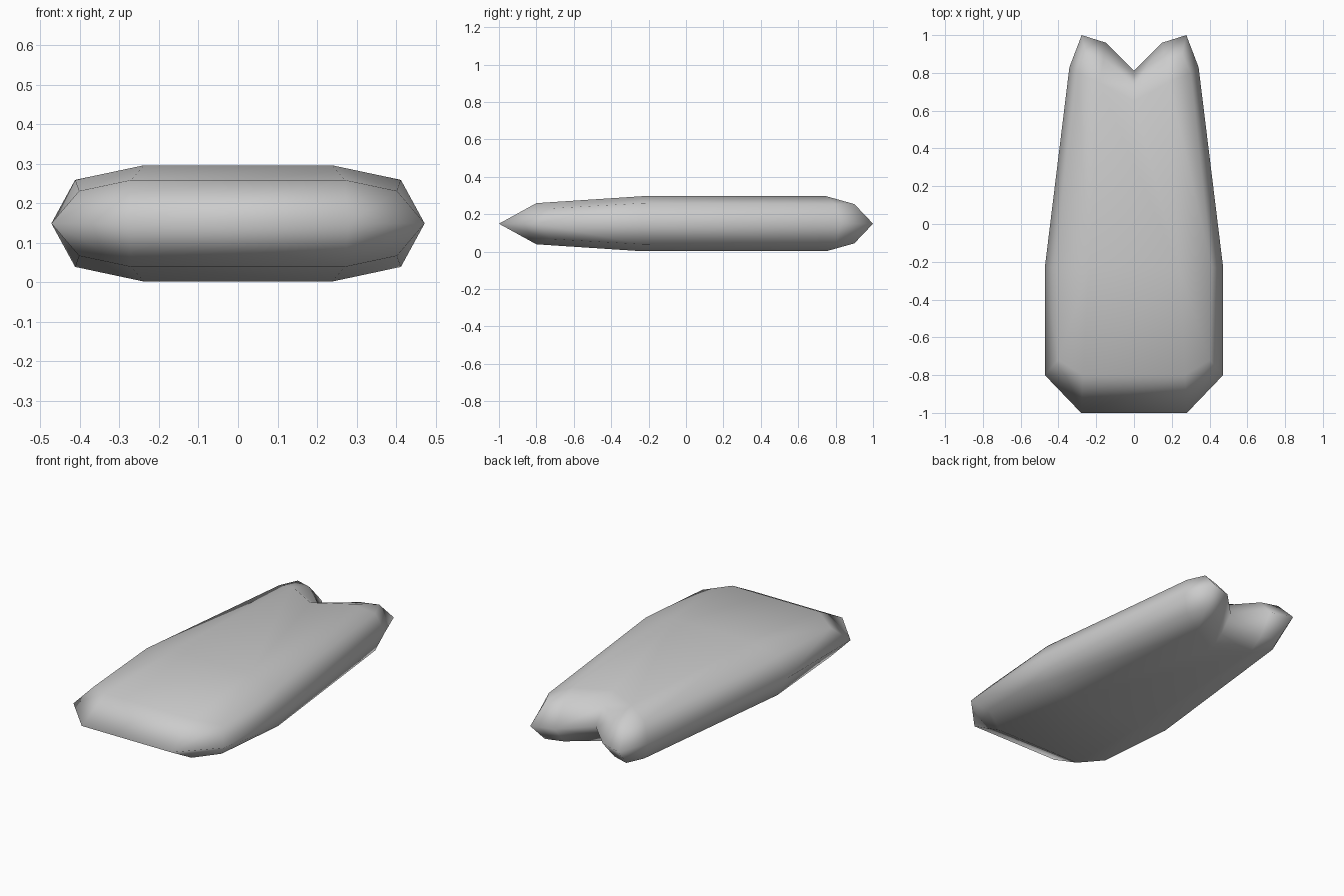
import bpy, bmesh

if "Cube" in bpy.data.objects:
    bpy.data.objects.remove(bpy.data.objects["Cube"])

CENTRE = 0.149

# Half outlines (x >= 0), front to back notch; heights are measured from the mid plane
RIM = [(.28, -1, 0), (.472, -.8, 0), (.472, -.23, 0), (.342, .83, 0),
       (.277, 1, 0), (.15, .96, 0), (0, .81, 0)]
SHOULDER = [(.27, -.8, .11), (.402, -.72, .082), (.412, -.23, .11), (.30, .8, .105),
            (.255, .9, .105), (.16, .87, .105), (0, .73, .09)]
PLATE = [(.238, -.235, .147)] * 3 + [(.185, .75, .147)] * 3 + [(0, .65, .143)]


def ring(bm, half, side):
    """Full closed loop from a half outline; side flips it above or below the rim."""
    pts = half + [(-x, y, z) for x, y, z in reversed(half[:-1])]
    return [bm.verts.new((x, y, CENTRE + side * z)) for x, y, z in pts]


bm = bmesh.new()
# Padded body: rim, shoulder and flat plate, above and below
rim = ring(bm, RIM, 1)
for side in (1, -1):
    loops = [rim, ring(bm, SHOULDER, side), ring(bm, PLATE, side)]
    n = len(rim)
    for a, b in zip(loops, loops[1:]):
        for i in range(n):
            j = (i + 1) % n
            bm.faces.new((a[i], a[j], b[j], b[i]))
    bm.faces.new(loops[-1])
bmesh.ops.remove_doubles(bm, verts=bm.verts[:], dist=0.0005)
bmesh.ops.recalc_face_normals(bm, faces=bm.faces[:])
for f in bm.faces:
    f.smooth = True

mesh = bpy.data.meshes.new("notched_pad")
bm.to_mesh(mesh)
bm.free()
bpy.context.collection.objects.link(bpy.data.objects.new("notched_pad", mesh))
